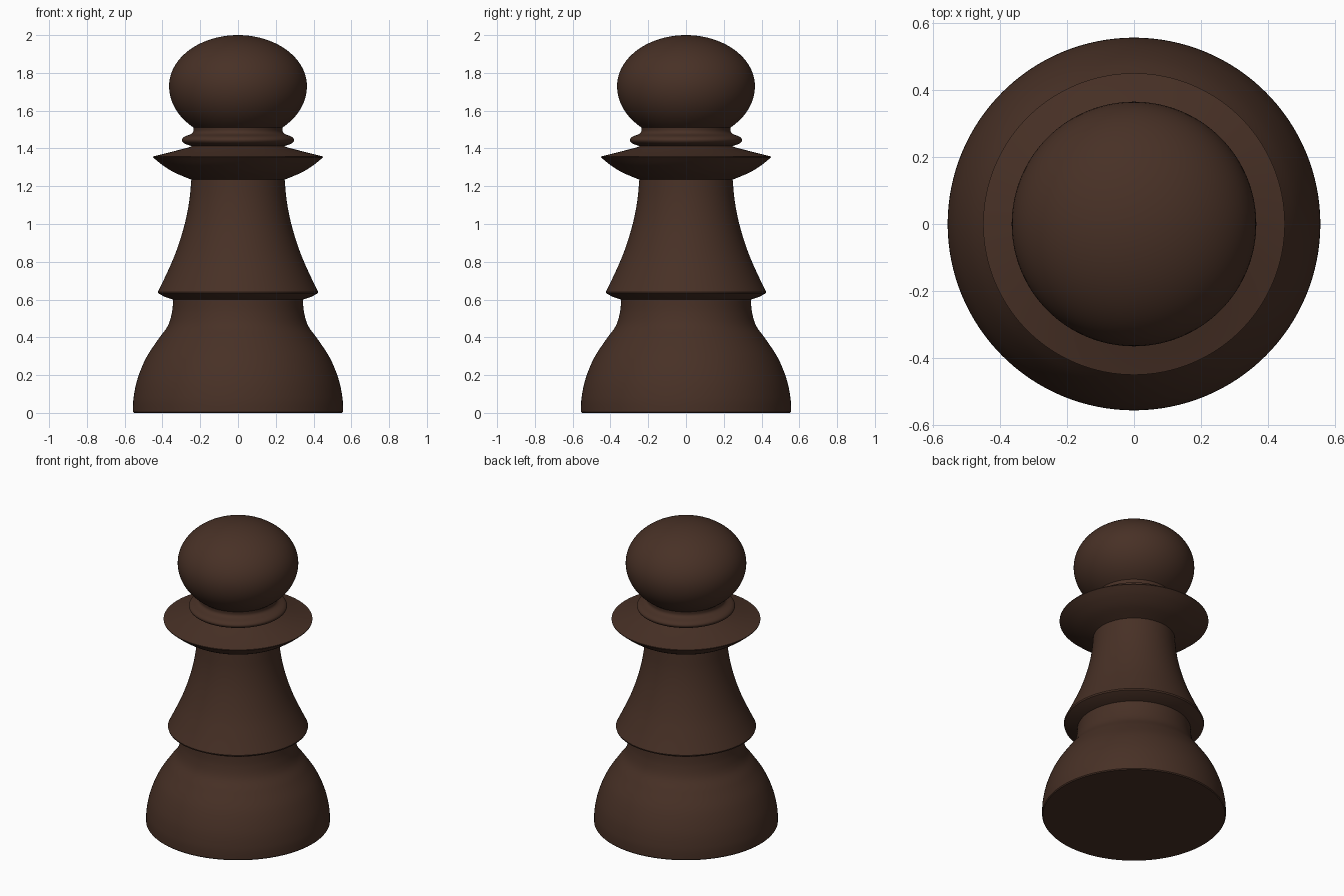
import bpy, math

if "Cube" in bpy.data.objects:
    bpy.data.objects.remove(bpy.data.objects["Cube"])

wood = bpy.data.materials.new("dark_brown_wood")
wood.diffuse_color = (0.064, 0.030, 0.019, 1)
wood.use_nodes = True
wood.node_tree.nodes["Principled BSDF"].inputs["Base Color"].default_value = wood.diffuse_color
SEGMENTS = 128


def smooth_curve(points, steps=8):
    """Catmull-Rom curve through (radius, height) points."""
    ext = [points[0]] + points + [points[-1]]
    out = []
    for i in range(1, len(ext) - 2):
        a, b, c, d = ext[i - 1:i + 3]
        for s in range(steps):
            t = s / steps
            out.append(tuple(
                0.5 * (2 * b[k] + (c[k] - a[k]) * t
                       + (2 * a[k] - 5 * b[k] + 4 * c[k] - d[k]) * t ** 2
                       + (3 * b[k] - a[k] - 3 * c[k] + d[k]) * t ** 3)
                for k in (0, 1)))
    return out + [points[-1]]


def lathe(name, profile):
    """Spin a bottom-to-top profile around z; zero radius becomes a pole."""
    verts, faces, rings = [], [], []
    for r, z in profile:
        start = len(verts)
        n = 1 if r < 1e-6 else SEGMENTS
        for i in range(n):
            a = 2 * math.pi * i / SEGMENTS
            verts.append((r * math.cos(a), r * math.sin(a), z))
        rings.append([start + (i % n) for i in range(SEGMENTS)])
    for lo, hi in zip(rings, rings[1:]):
        for i in range(SEGMENTS):
            j = (i + 1) % SEGMENTS
            quad = [lo[i], lo[j], hi[j], hi[i]]
            faces.append(list(dict.fromkeys(quad)))
    mesh = bpy.data.meshes.new(name)
    mesh.from_pydata(verts, [], faces)
    mesh.materials.append(wood)
    obj = bpy.data.objects.new(name, mesh)
    bpy.context.collection.objects.link(obj)
    bpy.ops.object.select_all(action='DESELECT')
    obj.select_set(True)
    bpy.context.view_layer.objects.active = obj
    bpy.ops.object.shade_smooth_by_angle(angle=math.radians(35))
    return obj


# Domed base with a flat underside and a narrow waist
lathe("base", [(0, 0), (0.551, 0)] + smooth_curve([
    (0.556, 0.006), (0.553, 0.08), (0.532, 0.18), (0.487, 0.29), (0.422, 0.39),
    (0.372, 0.46), (0.350, 0.53), (0.343, 0.60)]))

# Flared body: undercut lip, then a concave taper to the neck
lathe("body", [(0.343, 0.60), (0.385, 0.613), (0.421, 0.632)] + smooth_curve([
    (0.424, 0.641), (0.381, 0.73), (0.337, 0.83), (0.302, 0.93),
    (0.275, 1.03), (0.257, 1.13), (0.247, 1.235)]))

# Wide sharp-edged collar
lathe("collar", smooth_curve([
    (0.247, 1.235), (0.335, 1.272), (0.400, 1.312), (0.450, 1.353)])
    + [(0.450, 1.357), (0.262, 1.405), (0.245, 1.412)])

# Rounded ring between collar and head
lathe("neck_ring", smooth_curve([
    (0.245, 1.412), (0.285, 1.427), (0.297, 1.445), (0.284, 1.462),
    (0.250, 1.476), (0.237, 1.49), (0.237, 1.512)]))

# Head: slightly flattened ball, cut off where it meets the neck
head = []
start = -math.acos(0.237 / 0.365)
for i in range(33):
    a = start + (math.pi / 2 - start) * i / 32
    head.append((0.365 * math.cos(a), 1.73 + (0.27 if a > 0 else 0.287) * math.sin(a)))
head[-1] = (0, 2.0)
lathe("head", head)
